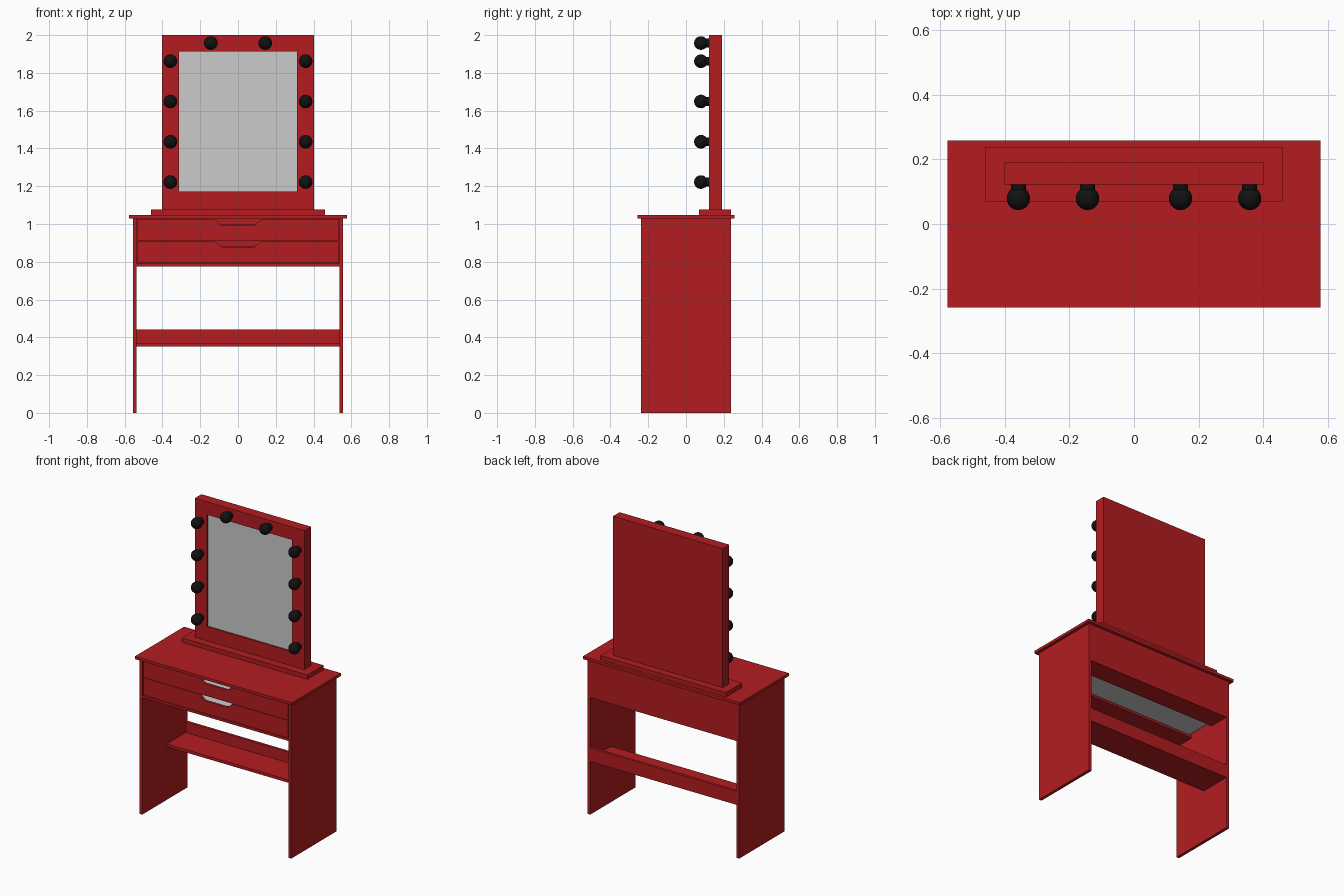
import bpy, bmesh, math
from mathutils import Matrix

if "Cube" in bpy.data.objects:
    bpy.data.objects.remove(bpy.data.objects["Cube"])


def material(name, rgb):
    m = bpy.data.materials.new(name)
    m.diffuse_color = (*rgb, 1)
    m.use_nodes = True
    m.node_tree.nodes["Principled BSDF"].inputs["Base Color"].default_value = m.diffuse_color
    return m


RED = material("red_lacquer", (0.45, 0.012, 0.015))
BLACK = material("black_bulb", (0.006, 0.006, 0.006))


def finish(name, bm, mat):
    bmesh.ops.recalc_face_normals(bm, faces=bm.faces)
    me = bpy.data.meshes.new(name)
    bm.to_mesh(me)
    bm.free()
    ob = bpy.data.objects.new(name, me)
    bpy.context.collection.objects.link(ob)
    if mat:
        me.materials.append(mat)
    return ob


def box(name, x, y, z, mat=RED):
    """Board given by its (min, max) range on each axis."""
    bm = bmesh.new()
    bmesh.ops.create_cube(bm, size=1)
    for v in bm.verts:
        v.co = [r[0] if c < 0 else r[1] for c, r in zip(v.co, (x, y, z))]
    return finish(name, bm, mat)


def prism(name, outline, y0, y1, mat=RED):
    """Outline in x-z, extruded along y."""
    bm = bmesh.new()
    face = bm.faces.new([bm.verts.new((x, y0, z)) for x, z in outline])
    ext = bmesh.ops.extrude_face_region(bm, geom=[face])
    for v in ext["geom"]:
        if isinstance(v, bmesh.types.BMVert):
            v.co.y = y1
    return finish(name, bm, mat)


# Table carcass
IN, D = 0.537, 0.237
box("table_top", (-0.577, 0.577), (-0.258, 0.258), (1.03, 1.048))
for s, side in ((-1, "left"), (1, "right")):
    box(f"side_panel_{side}", sorted((s * IN, s * 0.557)), (-D, D), (0, 1.03))
box("back_panel", (-IN, IN), (D - 0.018, D), (0.776, 1.03))
box("bottom_strip_front", (-IN, IN), (-D, -0.093), (0.776, 0.792))
box("bottom_strip_back", (-IN, IN), (0.097, D), (0.776, 0.792))

# Low shelf with its back rail
box("low_shelf", (-IN, IN), (0.02, D), (0.352, 0.371))
box("shelf_rail", (-IN, IN), (D - 0.018, D), (0.371, 0.442))


# Drawers: front with finger notch, sides, back and grey bottom
def drawer(label, z0, z1):
    w, n = 0.532, 8
    notch = []
    for i in range(n + 1):
        t = i / n
        ease = 0.5 - 0.5 * math.cos(math.pi * t)
        notch.append((0.13 - 0.055 * t, z1 - 0.033 * ease))
    outline = [(-w, z0), (w, z0), (w, z1)] + notch
    outline += [(-x, z) for x, z in reversed(notch)] + [(-w, z1)]
    prism(f"{label}_drawer_front", outline, -0.234, -0.217)
    for s, side in ((-1, "left"), (1, "right")):
        box(f"{label}_drawer_side_{side}", sorted((s * 0.51, s * 0.526)),
            (-0.217, 0.2), (z0 + 0.008, z1 - 0.025))
    box(f"{label}_drawer_back", (-0.51, 0.51), (0.184, 0.2), (z0 + 0.008, z1 - 0.025))
    box(f"{label}_drawer_bottom", (-0.526, 0.526), (-0.217, 0.2), (z0 + 0.004, z0 + 0.008), None)


drawer("lower", 0.794, 0.909)
drawer("upper", 0.912, 1.024)

# Mirror stand, casing, front frame and glass
F0, F1, FR = 0.122, 0.191, 0.137
box("mirror_base", (-0.461, 0.461), (0.069, 0.239), (1.048, 1.077))
box("mirror_casing", (-0.403, 0.403), (FR, F1), (1.077, 2.0))
for s, side in ((-1, "left"), (1, "right")):
    box(f"frame_stile_{side}", sorted((s * 0.313, s * 0.403)), (F0, FR), (1.077, 2.0))
box("frame_rail_top", (-0.313, 0.313), (F0, FR), (1.914, 2.0))
box("frame_rail_bottom", (-0.313, 0.313), (F0, FR), (1.077, 1.171))
box("mirror_glass", (-0.313, 0.313), (FR - 0.005, FR), (1.171, 1.914), None)


# Bulbs: lathed globe with socket neck, axis along y
def bulb(name, x, z):
    r, neck = 0.036, 0.023
    end = math.pi - math.asin(neck / r)
    prof = [(r * math.sin(end * i / 12), -r * math.cos(end * i / 12)) for i in range(13)]
    prof.append((neck, F0 - 0.079))
    bm = bmesh.new()
    vs = [bm.verts.new((a, b, 0)) for a, b in prof]
    es = [bm.edges.new(p) for p in zip(vs, vs[1:])]
    bmesh.ops.spin(bm, geom=vs + es, cent=(0, 0, 0), axis=(0, 1, 0),
                   angle=math.tau, steps=24)
    bmesh.ops.remove_doubles(bm, verts=bm.verts, dist=1e-5)
    bmesh.ops.transform(bm, matrix=Matrix.Translation((x, 0.079, z)), verts=bm.verts)
    ob = finish(name, bm, BLACK)
    bpy.ops.object.select_all(action="DESELECT")
    ob.select_set(True)
    bpy.context.view_layer.objects.active = ob
    bpy.ops.object.shade_smooth_by_angle(angle=math.radians(35))


for s, side in ((-1, "left"), (1, "right")):
    for i in range(4):
        bulb(f"bulb_{side}_{i + 1}", s * 0.358, 1.222 + i * 0.2133)
    bulb(f"bulb_top_{side}", s * 0.144, 1.958)
